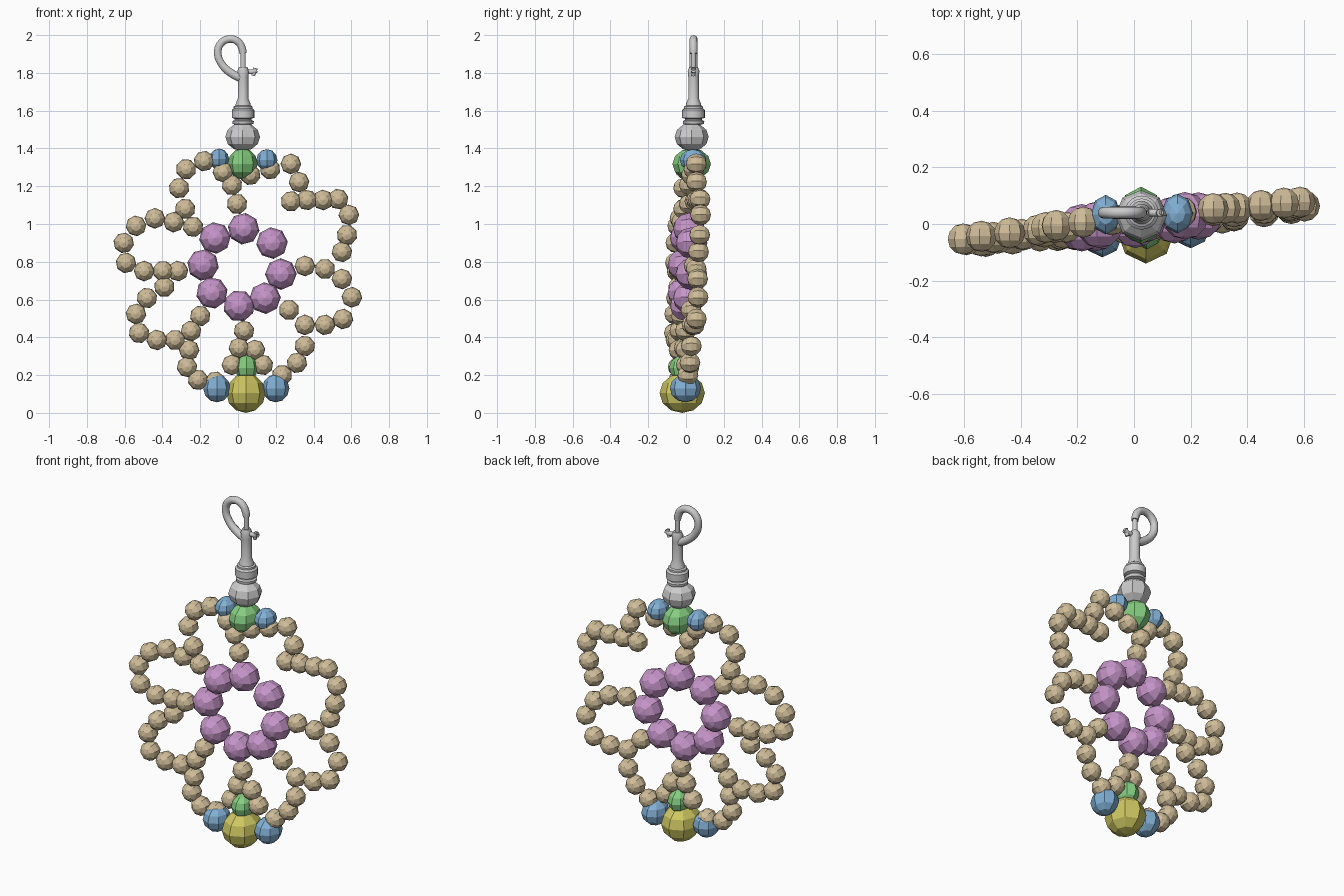
import bpy, bmesh, math, random
from mathutils import Matrix, Vector

if "Cube" in bpy.data.objects:
    bpy.data.objects.remove(bpy.data.objects["Cube"])

random.seed(3)


def material(name, rgb):
    m = bpy.data.materials.new(name)
    m.diffuse_color = (*rgb, 1)
    m.use_nodes = True
    m.node_tree.nodes["Principled BSDF"].inputs["Base Color"].default_value = m.diffuse_color
    return m


TAN = material("tan", (0.63, 0.51, 0.32))
PURPLE = material("purple", (0.56, 0.30, 0.58))
GREEN = material("green", (0.24, 0.62, 0.22))
BLUE = material("blue", (0.22, 0.43, 0.66))
YELLOW = material("yellow", (0.62, 0.58, 0.12))


def depth(x, z):
    """The bead flower is slightly turned and leaning."""
    return 0.005 + 0.105 * x + 0.035 * (z - 0.75)


def finish(name, bm, mat=None, smooth=False):
    bmesh.ops.recalc_face_normals(bm, faces=bm.faces)
    me = bpy.data.meshes.new(name)
    bm.to_mesh(me)
    bm.free()
    ob = bpy.data.objects.new(name, me)
    bpy.context.collection.objects.link(ob)
    if mat:
        me.materials.append(mat)
    if smooth:
        bpy.context.view_layer.objects.active = ob
        ob.select_set(True)
        bpy.ops.object.shade_smooth_by_angle(angle=math.radians(40))
        ob.select_set(False)
    return ob


def beads(name, points, r, mat):
    """Faceted round beads with their poles facing front and back."""
    bm = bmesh.new()
    for x, z in points:
        m = (Matrix.Translation((x, depth(x, z), z))
             @ Matrix.Rotation(random.uniform(0, 0.8), 4, 'Y')
             @ Matrix.Rotation(math.pi / 2, 4, 'X'))
        bmesh.ops.create_uvsphere(bm, u_segments=8, v_segments=6, radius=r, matrix=m)
    return finish(name, bm, mat)


def big_bead(name, c, size, mat=None):
    """Upright oval bead."""
    bm = bmesh.new()
    m = Matrix.Translation(c) @ Matrix.Diagonal((*size, 1))
    bmesh.ops.create_uvsphere(bm, u_segments=8, v_segments=6, radius=1, matrix=m)
    return finish(name, bm, mat)


def lathe(name, profile, x, y, n=20):
    """Turned part around a vertical axis, profile of (radius, z)."""
    bm = bmesh.new()
    rings = [[bm.verts.new((x + r * math.cos(2 * math.pi * i / n),
                            y + r * math.sin(2 * math.pi * i / n), z))
              for i in range(n)] for r, z in profile]
    for a, b in zip(rings, rings[1:]):
        for i in range(n):
            bm.faces.new((a[i], a[(i + 1) % n], b[(i + 1) % n], b[i]))
    bm.faces.new(rings[0])
    bm.faces.new(rings[-1])
    return finish(name, bm, smooth=True)


def rod(name, pts, r, y):
    """Round bar through (x, z, radius factor) points."""
    cu = bpy.data.curves.new(name, 'CURVE')
    cu.dimensions = '3D'
    cu.bevel_depth = r
    cu.bevel_resolution = 3
    cu.resolution_u = 6
    cu.use_fill_caps = True
    sp = cu.splines.new('BEZIER')
    sp.bezier_points.add(len(pts) - 1)
    for p, (x, z, f) in zip(sp.bezier_points, pts):
        p.co = (x, y, z)
        p.radius = f
        p.handle_left_type = p.handle_right_type = 'AUTO'
    ob = bpy.data.objects.new(name, cu)
    bpy.context.collection.objects.link(ob)
    return ob


# tan petals
left_petals = [
    (-.18, 1.333), (-.275, 1.29), (-.312, 1.19), (-.28, 1.08), (-.238, .985),
    (-.34, 1.01), (-.44, 1.03), (-.54, .99), (-.605, .90), (-.593, .794),
    (-.497, .751), (-.397, .751), (-.318, .751), (-.39, .667), (-.482, .608),
    (-.54, .524), (-.524, .423), (-.43, .386), (-.333, .386), (-.249, .434),
    (-.20, .513), (-.259, .333), (-.27, .243), (-.212, .175), (-.12, .165)]
right_petals = [
    (.28, 1.318), (.323, 1.222), (.28, 1.12), (.365, 1.127), (.45, 1.127),
    (.53, 1.132), (.587, 1.048), (.577, .942), (.55, .852), (.46, .762),
    (.354, .778), (.55, .709), (.603, .612), (.556, .497), (.46, .466),
    (.354, .466), (.27, .545), (.354, .354), (.312, .265), (.233, .20)]
centre_strands = [
    (.17, 1.29), (.065, 1.26), (-.005, 1.106), (-.032, 1.206), (-.08, 1.275),
    (.032, .434), (.005, .344), (.09, .333), (-.032, .254), (.132, .254)]
beads("left_petal_beads", left_petals, 0.055, TAN)
beads("right_petal_beads", right_petals, 0.055, TAN)
beads("centre_strand_beads", centre_strands, 0.055, TAN)

# purple ring in the middle
beads("centre_ring_beads", [
    (.03, .975), (.18, .899), (.227, .735), (.143, .608),
    (.005, .566), (-.138, .635), (-.185, .783), (-.122, .926)], 0.084, PURPLE)

# large beads at top and bottom
big_bead("top_green_bead", (.025, .03, 1.318), (.079, .102, .083), GREEN)
big_bead("top_blue_bead_left", (-.10, .033, 1.343), (.053, .07, .056), BLUE)
big_bead("top_blue_bead_right", (.153, .037, 1.338), (.056, .07, .058), BLUE)
big_bead("bottom_green_bead", (.045, -.01, .238), (.06, .08, .068), GREEN)
big_bead("bottom_blue_bead_left", (-.112, -.035, .13), (.072, .083, .074), BLUE)
big_bead("bottom_blue_bead_right", (.20, -.003, .13), (.072, .083, .074), BLUE)
big_bead("bottom_yellow_bead", (.042, -.02, .105), (.104, .12, .105), YELLOW)
big_bead("grey_bead", (.025, .03, 1.461), (.092, .09, .075))

# swivel clasp: base, collar and shaft
HX, HY = .027, .04
lathe("swivel_base", [(.035, 1.50), (.035, 1.525), (.055, 1.53), (.057, 1.545),
                      (.045, 1.55), (.045, 1.557), (.06, 1.562), (.06, 1.603),
                      (.05, 1.612), (.05, 1.622), (.042, 1.627)], HX, HY)
lathe("shaft", [(.043, 1.615), (.038, 1.64), (.028, 1.665), (.028, 1.78),
                (.031, 1.81), (.022, 1.832)], HX, HY)

# hook loop, spring gate and thumb lever
rod("hook_loop", [(.02, 1.77, 1.1), (-.03, 1.795, 1.1), (-.085, 1.845, 1), (-.107, 1.905, 1),
                  (-.09, 1.957, 1), (-.045, 1.979, 1), (0, 1.965, 1),
                  (.023, 1.925, 1), (.027, 1.902, .95)], .021, HY)
rod("gate_pin", [(.027, 1.80, 1), (.027, 1.91, 1)], .014, HY)
rod("thumb_lever", [(.04, 1.81, 1), (.075, 1.806, 1), (.10, 1.815, 1.1)], .013, HY)
rod("lever_tip", [(.08, 1.785, .8), (.092, 1.825, 1)], .013, HY)
